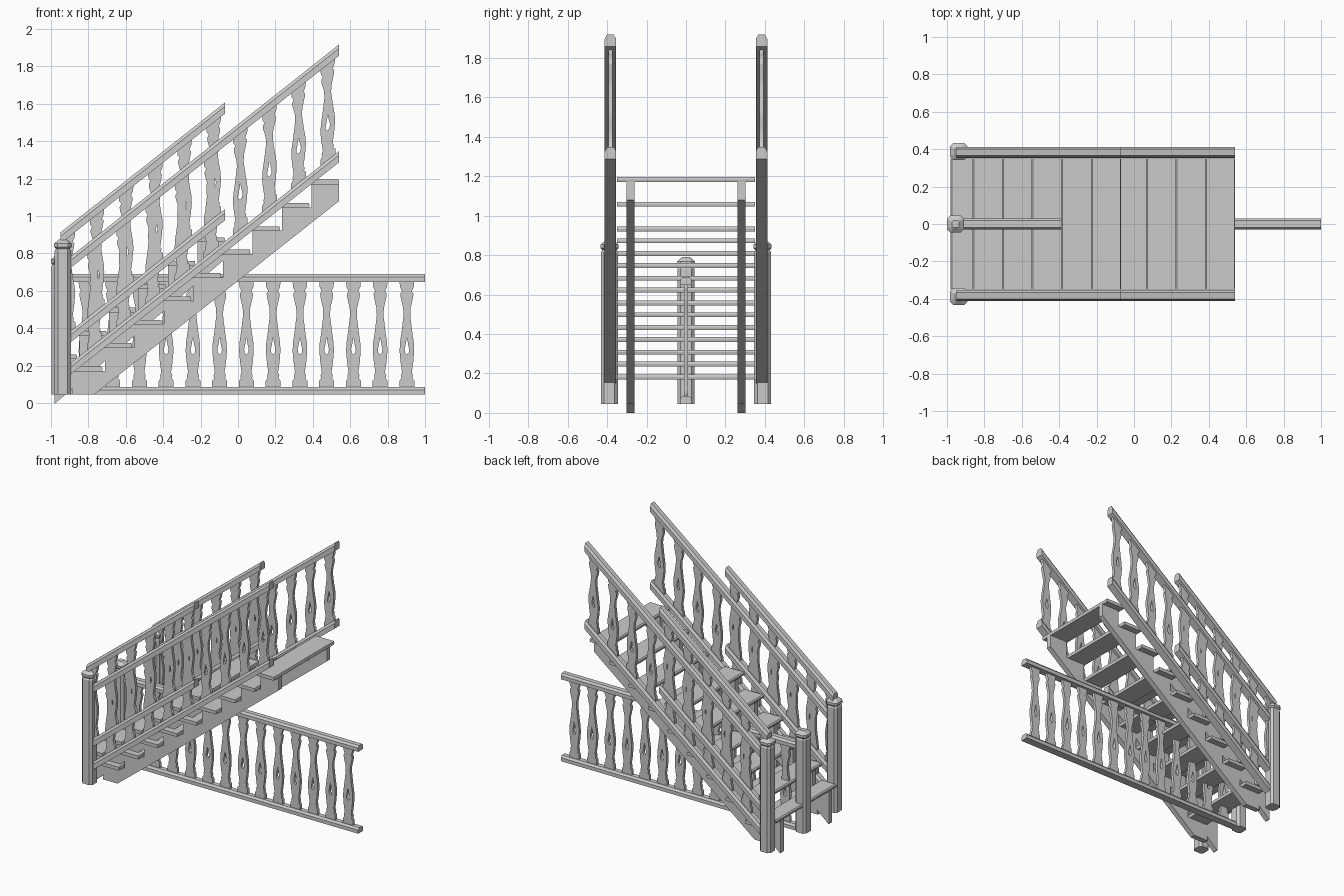
import bpy, bmesh
from mathutils import Matrix

if "Cube" in bpy.data.objects:
    bpy.data.objects.remove(bpy.data.objects["Cube"])

SLOPE, RUN, RISE = 0.79, 0.158, 0.125
SIDE_Y = 0.383


def link(name, mesh, loc=(0, 0, 0)):
    ob = bpy.data.objects.new(name, mesh)
    ob.location = loc
    bpy.context.collection.objects.link(ob)
    return ob


def loft(name, rings, smooth=False):
    """Closed solid through rings that share a point count."""
    bm = bmesh.new()
    vs = [[bm.verts.new(p) for p in r] for r in rings]
    n = len(vs[0])
    for a, b in zip(vs, vs[1:]):
        for i in range(n):
            j = (i + 1) % n
            bm.faces.new((a[i], a[j], b[j], b[i])).smooth = smooth
    bm.faces.new(vs[0][::-1])
    bm.faces.new(vs[-1])
    bmesh.ops.recalc_face_normals(bm, faces=bm.faces)
    me = bpy.data.meshes.new(name)
    bm.to_mesh(me)
    bm.free()
    return link(name, me)


def rail(name, x0, x1, y, top_at_x1, slope, h, w=0.029):
    """Rail with rounded top and plumb-cut ends."""
    sec = [(-w, -h), (w, -h), (w, -0.35 * h), (0.6 * w, 0), (-0.6 * w, 0), (-w, -0.35 * h)]
    ends = [(x0, top_at_x1 - slope * (x1 - x0)), (x1, top_at_x1)]
    return loft(name, [[(x, y + a, z + b) for a, b in sec] for x, z in ends])


def post(name, x, y, top, hw=0.043, cap=0.046):
    """Chamfered square newel post with a low cap."""
    rings = []
    for r, z in [(hw, 0.045), (hw, top - 0.06), (hw * 0.86, top - 0.05),
                 (cap, top - 0.04), (cap, top - 0.022), (hw * 0.45, top)]:
        c = r * 0.62
        rings.append([(x + a, y + b, z) for a, b in
                      [(r, -c), (r, c), (c, r), (-c, r), (-r, c), (-r, -c), (-c, -r), (c, -r)]])
    return loft(name, rings)


def baluster_mesh(name, height, slope, thick=0.011):
    """Flat sawn baluster with a teardrop hole, sheared to the rail slope."""
    half = [(0.040, -0.02), (0.040, 0.06), (0.029, 0.085), (0.033, 0.11), (0.026, 0.14),
            (0.034, 0.24), (0.039, 0.34), (0.037, 0.42), (0.028, 0.53), (0.018, 0.68),
            (0.020, 0.75), (0.033, 0.85), (0.035, 0.885), (0.026, 0.91), (0.037, 0.95), (0.040, 1.02)]
    outline = half + [(-x, t) for x, t in reversed(half)]
    drop = [(0, 0.475), (0.006, 0.41), (0.012, 0.36), (0.010, 0.325), (0, 0.31),
            (-0.010, 0.325), (-0.012, 0.36), (-0.006, 0.41)]
    cu = bpy.data.curves.new(name, 'CURVE')
    cu.dimensions, cu.fill_mode, cu.extrude = '2D', 'BOTH', thick
    for pts in (outline, drop):
        sp = cu.splines.new('POLY')
        sp.points.add(len(pts) - 1)
        for p, (x, t) in zip(sp.points, pts):
            p.co = (x, t * height + slope * x, 0, 1)
        sp.use_cyclic_u = True
    tmp = link(name, cu)
    dg = bpy.context.evaluated_depsgraph_get()
    me = bpy.data.meshes.new_from_object(tmp.evaluated_get(dg))
    me.transform(Matrix.Rotation(1.5707963, 4, 'X'))
    bpy.data.objects.remove(tmp)
    return me


def flight(tag, x_end, z_top, steps, x_start, floor, x_rail, balusters):
    """Treads, sawtooth stringers and both sloped railings; x_end is the upper end."""
    th = 0.025
    for k in range(steps):
        x1 = x_end - k * RUN
        x0, z = max(x1 - RUN - 0.003, -0.98), z_top - k * RISE
        sec = [(x0 + 0.005, z - th), (x1 - 0.003, z - th), (x1, z - th / 2), (x1 - 0.003, z),
               (x0 + 0.008, z), (x0, z - 0.007), (x0, z - 0.018)]
        loft(f"{tag}_tread_{k + 1}", [[(x, y, zz) for x, zz in sec] for y in (-0.35, 0.35)])
    # stringer outline: sawtooth on top, straight slope beneath
    prof = []
    for k in range(steps):
        x1, z = x_end - k * RUN, z_top - k * RISE - th + 0.002
        prof += [(x1 if k == 0 else x1 + 0.012, z), (max(x1 - RUN + 0.012, x_start), z)]
    zb = z_top - 0.115
    prof += [(x_start, floor), (max(x_end - (zb - floor) / SLOPE, x_start + 0.004), floor), (x_end, zb)]
    bal = baluster_mesh(f"{tag}_baluster", 0.515, SLOPE)
    for s, side in ((-1, "front"), (1, "back")):
        loft(f"{tag}_{side}_stringer", [[(x, s * y, z) for x, z in prof] for y in (0.262, 0.302)])
        y = s * SIDE_Y
        rail(f"{tag}_{side}_handrail", x_rail, x_end, y, z_top + 0.722, SLOPE, 0.06)
        rail(f"{tag}_{side}_lower_rail", x_rail, x_end, y, z_top + 0.152, SLOPE, 0.06)
        for k in range(balusters):
            x = x_end - 0.06 - k * 0.156
            link(f"{tag}_{side}_baluster_{k + 1}", bal, (x, y, z_top + 0.15 + SLOPE * (x - x_end)))


# two overlapping flights
flight("long_flight", 0.54, 1.195, 9, -0.89, 0.045, -0.90, 9)
flight("short_flight", -0.07, 0.885, 6, -0.98, 0.0, -0.95, 6)

# newel posts
post("front_post", -0.937, -0.388, 0.875)
post("back_post", -0.937, 0.388, 0.875)
post("middle_post", -0.955, 0, 0.79, cap=0.045)

# level middle railing
rail("middle_top_rail", -0.93, 1.0, 0, 0.69, 0, 0.042)
rail("middle_bottom_rail", -0.93, 1.0, 0, 0.085, 0, 0.04)
level = baluster_mesh("middle_baluster", 0.565, 0)
for k in range(13):
    link(f"middle_baluster_{k + 1}", level, (0.903 - k * 0.143, 0, 0.085))
